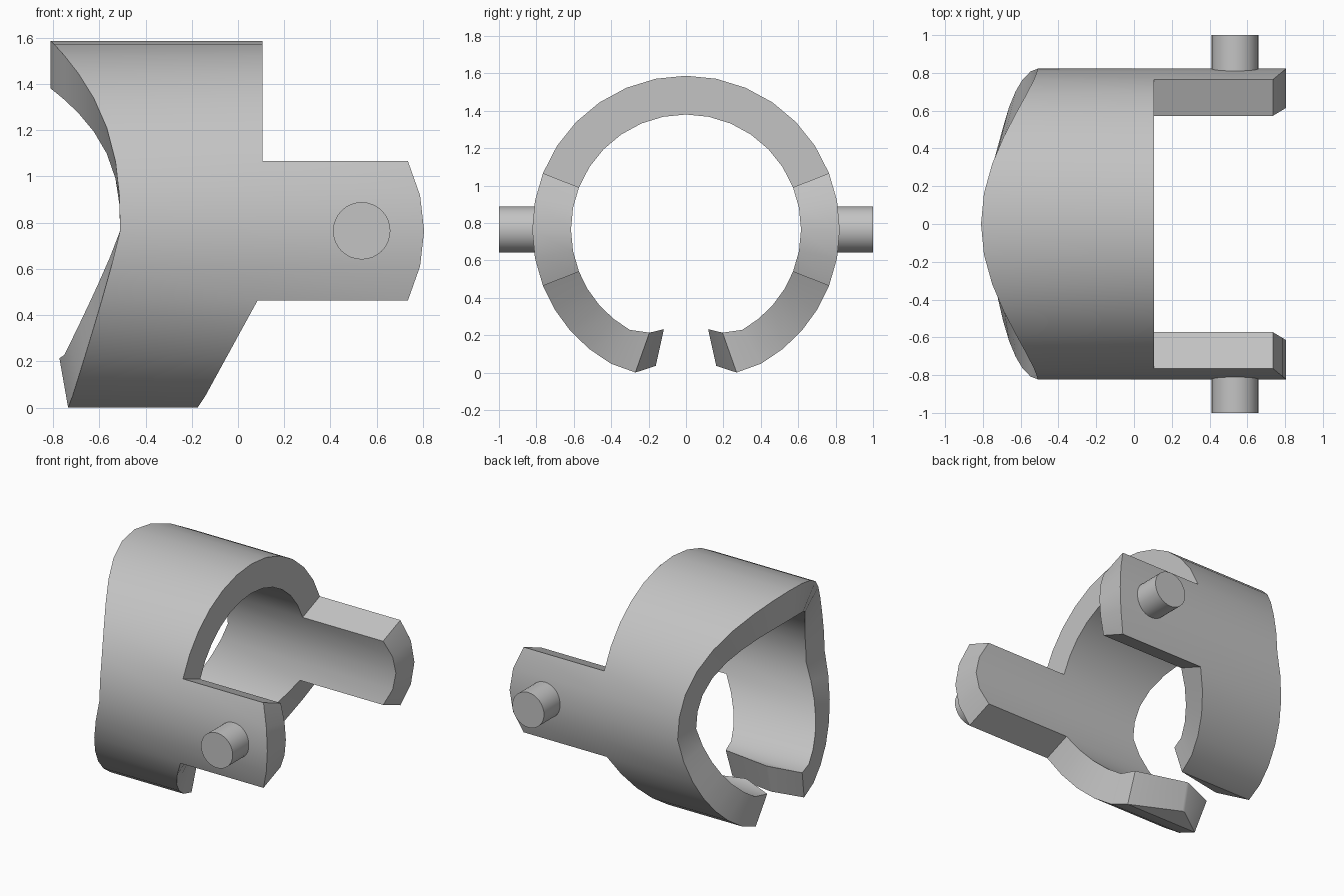
import bpy, bmesh
from math import sin, cos, asin, radians, degrees, pi

cube = bpy.data.objects.get("Cube")
if cube:
    bpy.data.objects.remove(cube, do_unlink=True)

CENTRE_Z = 0.765
OUTER, INNER = 0.822, 0.615
ARM, TIP = 21.5, 70.5      # half-angle of the arms, angle where the tips start

grey = bpy.data.materials.new("grey")
grey.use_nodes = True
grey.diffuse_color = (0.55, 0.55, 0.55, 1)
grey.node_tree.nodes["Principled BSDF"].inputs["Base Color"].default_value = (0.55, 0.55, 0.55, 1)


def finish(obj, name):
    obj.name = name
    obj.data.materials.clear()
    obj.data.materials.append(grey)
    bpy.ops.object.select_all(action="DESELECT")
    obj.select_set(True)
    bpy.context.view_layer.objects.active = obj
    bpy.ops.object.shade_smooth_by_angle(angle=radians(30))


def column(angle, inner):
    """Points along x at one angle of the ring: saddle edge, plain edge, arm end."""
    s = sin(radians(angle))
    phi = degrees(asin(s))
    radius = INNER if inner else OUTER
    if phi < -TIP - 1:                       # pointed tip
        radius = 0.546 if inner else 0.747
        xs = [-0.56, -0.54]
    else:
        if s >= 0:
            left = -0.51 - 0.3 * s ** 2.7
        else:
            left = -0.51 - (0.28 if inner else 0.24) * (-s) ** 1.1
        right = 0.105 if phi > -ARM else 0.085 - (-s - 0.366) * 0.45
        xs = [left, right]
        if phi < 1 - TIP:
            radius = 0.585 if inner else 0.811
        if abs(phi) < ARM + 0.1:
            xs.append(0.805 - 0.07 * (phi / ARM) ** 2)
    a = radians(angle)
    return [(x, radius * cos(a), CENTRE_Z + radius * sin(a)) for x in xs]


# Angles of one side, from the tip up to the crown, then mirrored
side = [-77.5, -TIP] + [-TIP + (TIP - ARM) * i / 5 for i in range(1, 5)]
side += [-ARM + ARM * i / 2 for i in range(5)]
side += [ARM + (90 - ARM) * i / 6 for i in range(1, 7)]
angles = side + [180 - a for a in reversed(side[:-1])]

# Split ring with two arms: outer and inner skins joined along their rims
bm = bmesh.new()
outer, inner = ([[bm.verts.new(p) for p in column(a, k)] for a in angles] for k in (False, True))
partner = {o: i for co, ci in zip(outer, inner) for o, i in zip(co, ci)}
outer_faces = []
for c, d in zip(outer, outer[1:]):
    for i in range(min(len(c), len(d)) - 1):
        quad = [c[i], c[i + 1], d[i + 1], d[i]]
        outer_faces.append(bm.faces.new(quad))
        bm.faces.new([partner[v] for v in reversed(quad)])
outer_set = set(outer_faces)
rim = [e for e in bm.edges if len(e.link_faces) == 1 and e.link_faces[0] in outer_set]
for e in rim:
    a, b = e.verts
    bm.faces.new([a, b, partner[b], partner[a]])
bmesh.ops.recalc_face_normals(bm, faces=bm.faces[:])
mesh = bpy.data.meshes.new("split_ring")
bm.to_mesh(mesh)
bm.free()
ring = bpy.data.objects.new("split_ring", mesh)
bpy.context.collection.objects.link(ring)
finish(ring, "split_ring_with_arms")

# Pivot pins on the outside of the arms
for sign, name in ((-1, "right_pin"), (1, "left_pin")):
    bpy.ops.mesh.primitive_cylinder_add(vertices=32, radius=0.124, depth=0.28,
                                        location=(0.535, sign * 0.86, CENTRE_Z),
                                        rotation=(pi / 2, 0, 0))
    finish(bpy.context.object, name)
